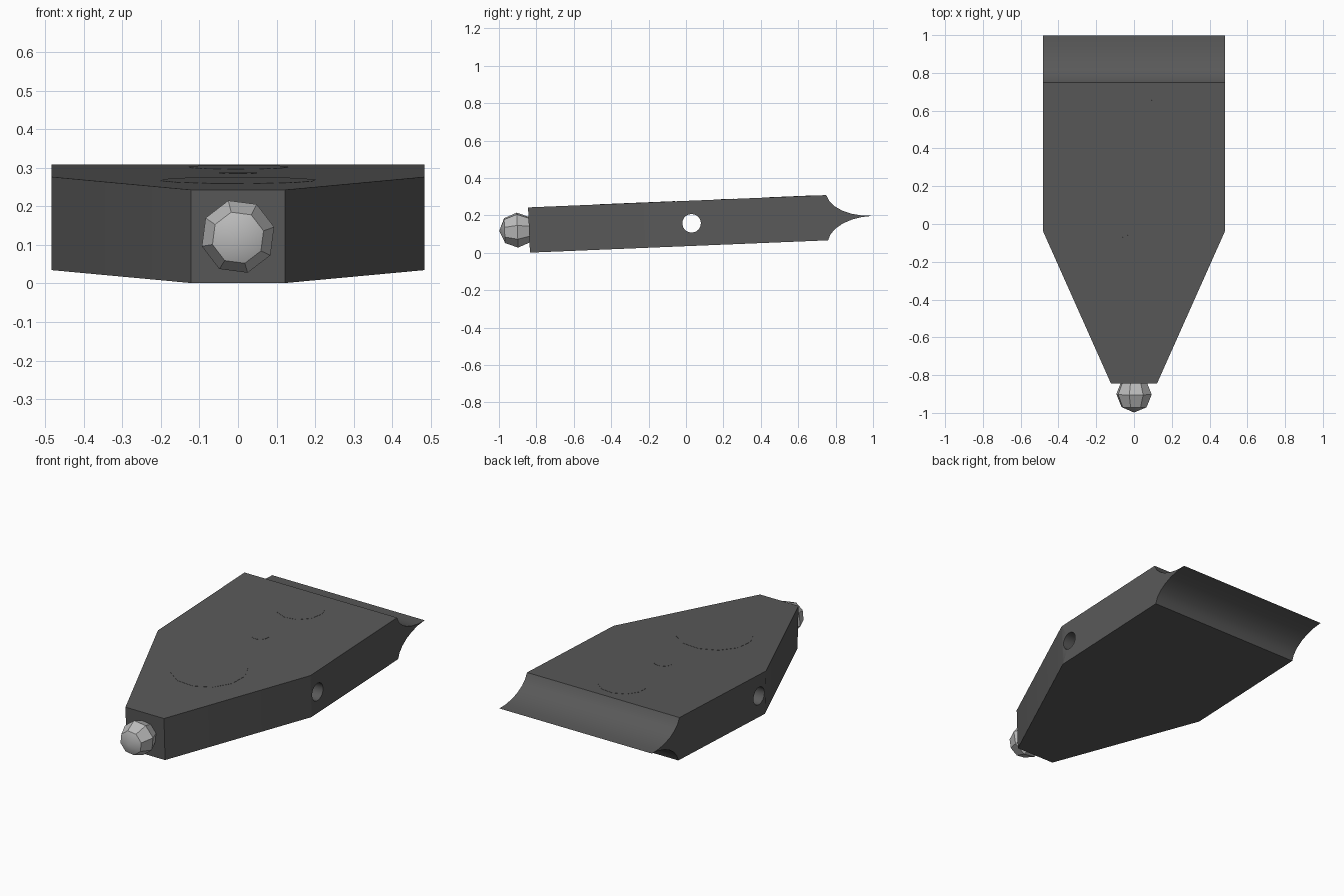
import bpy, bmesh, math
from mathutils import Matrix, Vector

if "Cube" in bpy.data.objects:
    bpy.data.objects.remove(bpy.data.objects["Cube"])

# The whole model leans slightly: everything is built level, then tilted
FRAME = Matrix.Translation((0, 0, 0.1565)) @ Matrix.Rotation(math.atan(0.0413), 4, 'X')
HALF_W, HALF_T = 0.483, 0.121
FRONT, SHOULDER, EDGE, TIP = -0.84, -0.03, 0.755, 1.0


def material(name, grey):
    m = bpy.data.materials.new(name)
    m.use_nodes = True
    m.diffuse_color = (grey, grey, grey, 1)
    m.node_tree.nodes["Principled BSDF"].inputs["Base Color"].default_value = (grey, grey, grey, 1)
    return m


dark_grey = material("dark grey", 0.1)
light_grey = material("light grey", 0.5)


def add_object(name, bm, mat, smooth=30):
    bmesh.ops.recalc_face_normals(bm, faces=bm.faces)
    mesh = bpy.data.meshes.new(name)
    bm.to_mesh(mesh)
    bm.free()
    mesh.materials.append(mat)
    ob = bpy.data.objects.new(name, mesh)
    bpy.context.collection.objects.link(ob)
    ob.matrix_world = FRAME
    bpy.ops.object.select_all(action='DESELECT')
    ob.select_set(True)
    bpy.context.view_layer.objects.active = ob
    bpy.ops.object.shade_smooth_by_angle(angle=math.radians(smooth))
    return ob


def cylinder(radius, depth, matrix, sides):
    bm = bmesh.new()
    bmesh.ops.create_cone(bm, cap_ends=True, segments=sides, radius1=radius,
                          radius2=radius, depth=depth, matrix=matrix)
    return bm


# Body: side profile with a hollow-ground back edge, extruded across the width
steps = 6
arc = []
for i in range(steps):
    a = math.radians(82) * (1 - i / steps)
    arc.append((TIP - (TIP - EDGE) * math.sin(a) / math.sin(math.radians(82)),
                HALF_T * (1 - math.cos(a)) / (1 - math.cos(math.radians(82)))))
profile = [(FRONT, -HALF_T), (FRONT, HALF_T)] + arc + [(TIP, 0)]
profile += [(y, -z) for y, z in reversed(arc)]

bm = bmesh.new()
side = bm.faces.new([bm.verts.new((-HALF_W, y, z)) for y, z in profile])
ext = bmesh.ops.extrude_face_region(bm, geom=[side])
bmesh.ops.translate(bm, vec=(2 * HALF_W, 0, 0),
                    verts=[g for g in ext["geom"] if isinstance(g, bmesh.types.BMVert)])
# Cut both front corners to a taper
for s in (1, -1):
    normal = Vector((s * (SHOULDER - FRONT), -(HALF_W - 0.122), 0)).normalized()
    cut = bmesh.ops.bisect_plane(bm, geom=bm.verts[:] + bm.edges[:] + bm.faces[:],
                                 plane_co=(s * HALF_W, SHOULDER, 0), plane_no=normal,
                                 clear_outer=True)
    bmesh.ops.holes_fill(bm, edges=[e for e in bm.edges if e.is_boundary], sides=0)
body = add_object("body", bm, dark_grey)

# Cross hole from side to side
bm = cylinder(0.05, 2, Matrix.Translation((0, 0.03, 0)) @ Matrix.Rotation(math.pi / 2, 4, 'Y'), 16)
cutter = add_object("hole_cutter", bm, dark_grey)
cutter.hide_render = True
mod = body.modifiers.new("cross_hole", 'BOOLEAN')
mod.operation = 'DIFFERENCE'
mod.solver = 'EXACT'
mod.object = cutter
bpy.ops.object.select_all(action='DESELECT')
body.select_set(True)
bpy.context.view_layer.objects.active = body
bpy.ops.object.modifier_apply(modifier=mod.name)
bpy.data.objects.remove(cutter)
bpy.ops.object.shade_smooth_by_angle(angle=math.radians(30))

# Round plugs set flush in the top face
for name, y, r, sides in (("front_plug", -0.255, 0.204, 12),
                          ("middle_plug", 0.21, 0.05, 12),
                          ("back_plug", 0.575, 0.131, 11)):
    place = Matrix.Translation((0, y, HALF_T - 0.003)) @ Matrix.Rotation(0.18, 4, 'Z')
    add_object(name, cylinder(r, 0.008, place, sides), dark_grey, 20)

# Faceted ball set in the front face
bm = bmesh.new()
bmesh.ops.create_uvsphere(bm, u_segments=8, v_segments=4, radius=0.097,
                          matrix=Matrix.Translation((0, -0.902, 0.002))
                          @ Matrix.Rotation(math.pi / 2, 4, 'X')
                          @ Matrix.Rotation(math.radians(15), 4, 'Z'))
add_object("front_ball", bm, light_grey)
